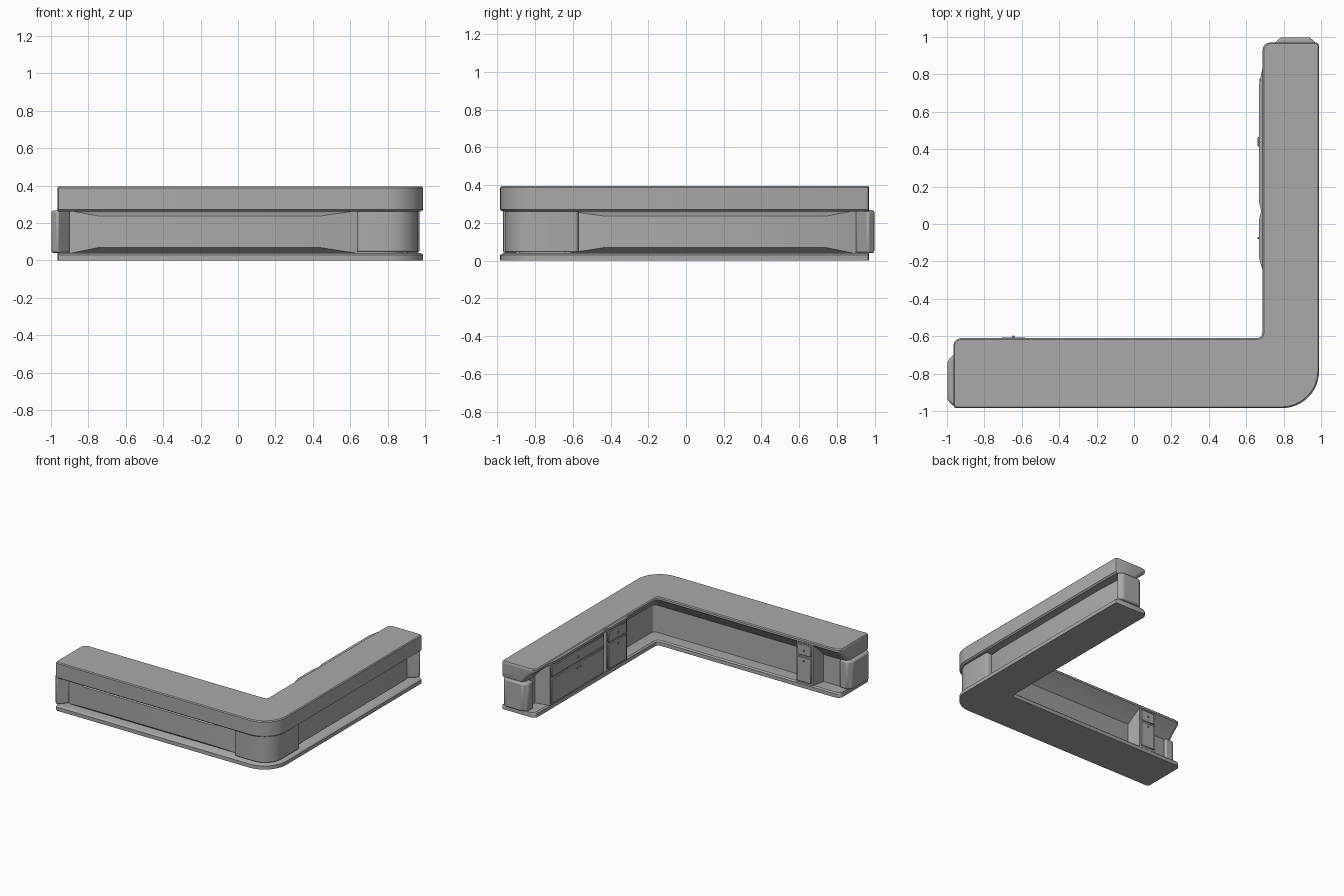
import bpy, bmesh, math
from mathutils import Matrix

if "Cube" in bpy.data.objects:
    bpy.data.objects.remove(bpy.data.objects["Cube"])

grey = bpy.data.materials.new("counter_grey")
grey.use_nodes = True
grey.diffuse_color = (0.4, 0.4, 0.4, 1)
grey.node_tree.nodes["Principled BSDF"].inputs["Base Color"].default_value = (0.4, 0.4, 0.4, 1)

LEFT, RIGHT, FRONT, BACK = -0.965, 0.99, -0.985, 0.97
INNER_X, INNER_Y = 0.687, -0.61
BACK_ARM = Matrix(((0, -1, 0, 0), (-1, 0, 0, 0), (0, 0, 1, 0), (0, 0, 0, 1)))  # swaps the arms


def finish(name, bm, bevel=0, segments=1):
    bmesh.ops.recalc_face_normals(bm, faces=bm.faces)
    mesh = bpy.data.meshes.new(name)
    bm.to_mesh(mesh)
    bm.free()
    mesh.materials.append(grey)
    obj = bpy.data.objects.new(name, mesh)
    bpy.context.collection.objects.link(obj)
    if bevel:
        mod = obj.modifiers.new("bevel", 'BEVEL')
        mod.width, mod.segments = bevel, segments
    bpy.ops.object.select_all(action='DESELECT')
    bpy.context.view_layer.objects.active = obj
    obj.select_set(True)
    bpy.ops.object.shade_smooth_by_angle(angle=math.radians(35))
    return obj


def loft(name, rings, matrix=None, **kw):
    """Skin a stack of matching rings and close both ends."""
    bm = bmesh.new()
    loops = [[bm.verts.new(p) for p in ring] for ring in rings]
    n = len(loops[0])
    for a, b in zip(loops, loops[1:]):
        for i in range(n):
            j = (i + 1) % n
            bm.faces.new((a[i], a[j], b[j], b[i]))
    bm.faces.new(loops[0])
    bm.faces.new(loops[-1])
    if matrix:
        bm.transform(matrix)
    return finish(name, bm, **kw)


def prism(name, plan, z0, z1, matrix=None, **kw):
    return loft(name, [[(x, y, z) for x, y in plan] for z in (z0, z1)], matrix, **kw)


def rounded(corners):
    """Outline with rounded corners, from (x, y, radius, steps)."""
    pts = []
    for i, (x, y, r, steps) in enumerate(corners):
        px, py = corners[i - 1][:2]
        nx, ny = corners[(i + 1) % len(corners)][:2]
        a, b = math.hypot(px - x, py - y), math.hypot(nx - x, ny - y)
        ux, uy, vx, vy = (px - x) / a, (py - y) / a, (nx - x) / b, (ny - y) / b
        for k in range(steps + 1):
            t = math.pi / 2 * k / steps
            s, c = r * (1 - math.sin(t)), r * (1 - math.cos(t))
            pts.append((x + ux * s + vx * c, y + uy * s + vy * c))
    return pts


def l_ring(z, outer, inner, end=0.0):
    """L-shaped ring inset from the outer, inner and end edges."""
    l, r, f, b = LEFT + end, RIGHT - outer, FRONT + outer, BACK - end
    ix, iy = INNER_X + inner, INNER_Y - inner
    plan = rounded([(l, f, 0.015, 2), (r, f, 0.2 - outer / 2, 12), (r, b, 0.015, 2),
                    (ix, b, 0.04, 4), (ix, iy, 0.03, 4), (l, iy, 0.04, 4)])
    return [(x, y, z) for x, y in plan]


# Base plate, core wall and worktop with a coved inner underside
loft("base_plate", [l_ring(0, 0, 0), l_ring(0.03, 0, 0), l_ring(0.04, 0.015, 0.01)])
loft("core_wall", [l_ring(0.03, 0.1, 0.11, 0.01), l_ring(0.28, 0.1, 0.11, 0.01)])
loft("worktop", [l_ring(0.262, 0.012, 0.11), l_ring(0.272, 0, 0.10), l_ring(0.315, 0, 0.065),
                 l_ring(0.35, 0, 0.025), l_ring(0.372, 0, 0), l_ring(0.388, 0, 0),
                 l_ring(0.395, 0.007, 0.007, 0.004)])

# Rounded corner block on the outside
prism("corner_block", rounded([(0.635, -0.957, 0.02, 3), (0.962, -0.957, 0.15, 10),
                               (0.962, -0.57, 0.02, 3), (0.86, -0.57, 0.01, 1),
                               (0.86, -0.86, 0.01, 1), (0.635, -0.86, 0.01, 1)]),
      0.045, 0.265, bevel=0.01, segments=2)


def arm_parts(side, matrix, inner):
    # Raised front panel with sloping borders
    def rect(x0, x1, z0, z1, y):
        return [(x0, y, z0), (x1, y, z0), (x1, y, z1), (x0, y, z1)]
    loft(side + "_outer_panel", [rect(-0.9, 0.64, 0.038, 0.266, -0.87),
                                 rect(-0.9, 0.64, 0.038, 0.266, -0.9),
                                 rect(-0.74, 0.43, 0.07, 0.236, -0.945)], matrix)
    # Chamfered end block
    prism(side + "_end_block", [(-0.998, -0.94), (-0.965, -0.975), (-0.9, -0.9), (-0.9, inner),
                                (-0.968, inner), (-0.998, inner - 0.035)],
          0.04, 0.268, matrix, bevel=0.012, segments=2)


arm_parts("front", None, -0.70)
arm_parts("side", BACK_ARM, -0.75)


def drawer_unit(name, width, matrix, lower_knob_width):
    """Two drawers in a carcass; the front faces local +y."""
    w = width / 2
    prism(name + "_carcass", [(-w - 0.03, -0.14), (w + 0.03, -0.14), (w, -0.02), (w, -0.008),
                              (-w, -0.008), (-w, -0.02)], 0.035, 0.373, matrix)
    for part, z0, z1, knob_z, knob_w in (("upper", 0.268, 0.358, 0.312, 0.012),
                                         ("lower", 0.05, 0.255, 0.225, lower_knob_width)):
        e = w - 0.012
        prism(f"{name}_{part}_drawer", [(-e, -0.01), (e, -0.01), (e, 0.002), (-e, 0.002)],
              z0, z1, matrix, bevel=0.004)
        k = knob_w / 2
        prism(f"{name}_{part}_handle", [(-k, 0), (k, 0), (k, 0.012), (-k, 0.012)],
              knob_z - 0.006, knob_z + 0.006, matrix, bevel=0.003)


def facing_left(y):
    return Matrix.Translation((0.672, y, 0)) @ Matrix.Rotation(math.pi / 2, 4, 'Z')


drawer_unit("wide_drawers", 0.70, facing_left(0.44), 0.05)
drawer_unit("narrow_drawers", 0.26, facing_left(-0.075), 0.012)
drawer_unit("front_arm_drawers", 0.15, Matrix.Translation((-0.645, -0.608, 0)), 0.012)

# Worktop lip over the side drawers
prism("worktop_lip", [(0.688, -0.25), (0.668, -0.18), (0.668, 0.02), (0.68, 0.07), (0.668, 0.12),
                      (0.668, 0.74), (0.688, 0.84), (0.72, 0.84), (0.72, -0.25)], 0.37, 0.389)
